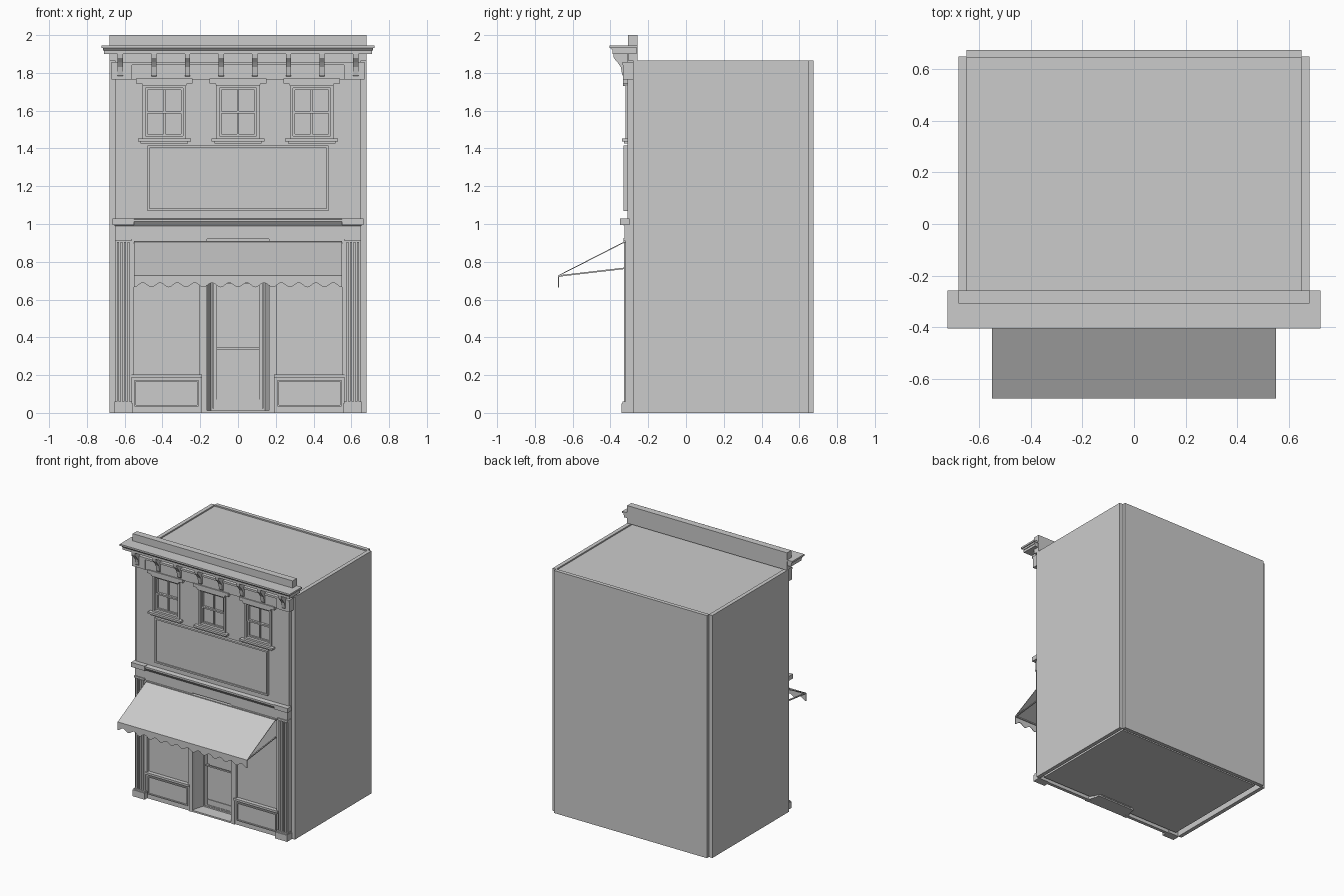
import bpy, bmesh, math
from mathutils import Vector

old = bpy.data.objects.get("Cube")
if old:
    bpy.data.objects.remove(old, do_unlink=True)

grey = bpy.data.materials.new("plain grey")
grey.use_nodes = True
TONE = (0.6, 0.6, 0.6, 1)
grey.diffuse_color = TONE
grey.node_tree.nodes["Principled BSDF"].inputs["Base Color"].default_value = TONE


def prism(name, pts, axis, lo, hi):
    """Extrude a 2D outline along x (pts are y,z), y (x,z) or z (x,y)."""
    def place(p, t):
        return {"x": (t, p[0], p[1]), "y": (p[0], t, p[1]), "z": (p[0], p[1], t)}[axis]
    bm = bmesh.new()
    face = bm.faces.new([bm.verts.new(place(p, lo)) for p in pts])
    ext = bmesh.ops.extrude_face_region(bm, geom=[face])
    shift = Vector(place((0, 0), hi - lo))
    bmesh.ops.translate(bm, verts=[v for v in ext["geom"] if isinstance(v, bmesh.types.BMVert)], vec=shift)
    bmesh.ops.recalc_face_normals(bm, faces=bm.faces)
    mesh = bpy.data.meshes.new(name)
    bm.to_mesh(mesh)
    bm.free()
    mesh.materials.append(grey)
    ob = bpy.data.objects.new(name, mesh)
    bpy.context.collection.objects.link(ob)
    return ob


def box(name, x0, x1, y0, y1, z0, z1):
    return prism(name, [(x0, y0), (x1, y0), (x1, y1), (x0, y1)], "z", z0, z1)


def frame(name, x0, x1, z0, z1, w, y0, y1):
    """Four bars around a rectangle in the facade plane."""
    for a, b, side in ((x0, x0 + w, "left"), (x1 - w, x1, "right")):
        box(f"{name}_{side}", a, b, y0, y1, z0, z1)
    for a, b, side in ((z0, z0 + w, "bottom"), (z1 - w, z1, "top")):
        box(f"{name}_{side}", x0 + w, x1 - w, y0, y1, a, b)


def cut(target, cutter):
    mod = target.modifiers.new("opening", "BOOLEAN")
    mod.object, mod.operation, mod.solver = cutter, "DIFFERENCE", "EXACT"
    bpy.context.view_layer.update()
    mesh = bpy.data.meshes.new_from_object(target.evaluated_get(bpy.context.evaluated_depsgraph_get()))
    target.modifiers.clear()
    target.data = mesh
    bpy.data.objects.remove(cutter, do_unlink=True)


WALL = -0.31          # front plane of the facade
WINDOWS = (-0.39, 0, 0.39)

# Building shell
for s, side in ((-1, "right"), (1, "left")):
    box(f"{side}_wall", *sorted((s * 0.65, s * 0.68)), -0.28, 0.65, 0, 1.865)
box("back_wall", -0.65, 0.65, 0.645, 0.675, 0, 1.865)
box("roof", -0.65, 0.65, -0.28, 0.645, 1.83, 1.855)
prism("floor", [(-0.62, -0.27), (-0.19, -0.27), (-0.14, -0.2), (0.14, -0.2), (0.19, -0.27),
                (0.62, -0.27), (0.62, 0.615), (-0.62, 0.615)], "z", 0.015, 0.03)

# Facade wall with window and shopfront openings
facade = box("facade_wall", -0.65, 0.65, WALL, -0.28, 0, 1.91)
cut(facade, box("shop_cutter", -0.565, 0.565, -0.4, -0.2, -0.1, 0.92))
for x in WINDOWS:
    cut(facade, box("window_cutter", x - 0.11, x + 0.11, -0.4, -0.2, 1.45, 1.735))

# Upper windows
for i, x in enumerate(WINDOWS):
    n = f"upper_window_{i + 1}"
    box(n + "_glass", x - 0.12, x + 0.12, -0.285, -0.275, 1.44, 1.74)
    frame(n + "_casing", x - 0.115, x + 0.115, 1.45, 1.735, 0.016, -0.32, -0.285)
    frame(n + "_upper_sash", x - 0.099, x + 0.099, 1.585, 1.72, 0.011, -0.305, -0.285)
    frame(n + "_lower_sash", x - 0.099, x + 0.099, 1.465, 1.597, 0.011, -0.298, -0.285)
    box(n + "_muntin", x - 0.005, x + 0.005, -0.296, -0.285, 1.466, 1.72)
    box(n + "_sill", x - 0.14, x + 0.14, -0.34, -0.29, 1.437, 1.452)
    box(n + "_sill_base", x - 0.125, x + 0.125, -0.328, -0.29, 1.425, 1.437)
    prism(n + "_lintel", [(x - 0.115, 1.73), (x + 0.115, 1.73), (x + 0.12, 1.745), (x + 0.15, 1.745),
                          (x + 0.15, 1.77), (x - 0.15, 1.77), (x - 0.15, 1.745), (x - 0.12, 1.745)],
          "y", -0.333, -0.3)

# Sign board with raised border
box("sign_board", -0.475, 0.475, -0.322, WALL, 1.075, 1.41)
frame("sign_border", -0.48, 0.48, 1.07, 1.415, 0.012, -0.331, WALL)

# Top band, corbels, cornice and parapet
box("top_band", -0.66, 0.66, -0.325, -0.28, 1.765, 1.845)
box("top_band_moulding", -0.67, 0.67, -0.335, -0.28, 1.842, 1.857)
for s, side in ((-1, "right"), (1, "left")):
    box(f"{side}_band_block", *sorted((s * 0.56, s * 0.67)), -0.333, -0.28, 1.765, 1.85)
corbel = [(-0.3, 1.9), (-0.385, 1.9), (-0.382, 1.878), (-0.362, 1.855),
          (-0.345, 1.83), (-0.338, 1.79), (-0.33, 1.78), (-0.3, 1.78)]
for i in range(8):
    x = (i - 3.5) * 0.178
    prism(f"corbel_{i + 1}", corbel, "x", x - 0.014, x + 0.014)
box("cornice_lower", -0.71, 0.71, -0.388, -0.262, 1.9, 1.918)
prism("cornice_moulding", [(-0.388, 1.918), (-0.402, 1.934), (-0.262, 1.934), (-0.262, 1.918)], "x", -0.715, 0.715)
box("cornice_top", -0.723, 0.723, -0.405, -0.257, 1.932, 1.945)
box("parapet", -0.68, 0.68, -0.308, -0.257, 1.865, 2)

# Shopfront frieze and cornice
box("shop_frieze", -0.65, 0.65, -0.325, -0.28, 0.92, 0.995)
prism("shop_cornice", [(-0.3, 0.99), (-0.328, 0.99), (-0.345, 1.012), (-0.345, 1.025), (-0.3, 1.03)], "x", -0.655, 0.655)
for s, side in ((-1, "right"), (1, "left")):
    box(f"{side}_cornice_block", *sorted((s * 0.55, s * 0.665)), -0.349, -0.3, 0.995, 1.03)

# Fluted pilasters
for s, side in ((-1, "right"), (1, "left")):
    n = f"{side}_pilaster"
    box(n + "_shaft", *sorted((s * 0.565, s * 0.65)), -0.32, -0.285, 0, 0.92)
    for k in range(4):
        c = s * (0.58 + k * 0.0183)
        box(f"{n}_rib_{k + 1}", c - 0.006, c + 0.006, -0.328, -0.315, 0.055, 0.905)
    box(n + "_base", *sorted((s * 0.555, s * 0.657)), -0.342, -0.285, 0, 0.05)
    box(n + "_base_cap", *sorted((s * 0.56, s * 0.653)), -0.335, -0.285, 0.05, 0.06)
    box(n + "_capital", *sorted((s * 0.565, s * 0.652)), -0.332, -0.285, 0.91, 0.925)

# Display windows, bulkheads and splayed door reveals
for s, side in ((-1, "right"), (1, "left")):
    n = f"{side}_shop"
    x0, x1 = sorted((s * 0.19, s * 0.565))
    box(n + "_glass", x0, x1, -0.295, -0.285, 0.19, 0.92)
    frame(n + "_window_frame", x0, x1, 0.19, 0.92, 0.014, -0.318, -0.285)
    box(n + "_bulkhead", x0, x1, -0.31, -0.285, 0, 0.19)
    box(n + "_bulkhead_sill", x0, x1, -0.326, -0.285, 0.188, 0.204)
    frame(n + "_bulkhead_panel", x0 + 0.018, x1 - 0.018, 0.035, 0.175, 0.008, -0.318, -0.305)
    box(n + "_corner_post", *sorted((s * 0.165, s * 0.192)), -0.318, -0.29, 0, 0.92)
    prism(n + "_reveal", [(s * 0.17, -0.3), (s * 0.14, -0.2), (s * 0.155, -0.2), (s * 0.19, -0.3)], "z", 0, 0.92)

# Recessed door
box("door_step", -0.165, 0.165, -0.315, -0.2, 0, 0.012)
box("door_ceiling", -0.19, 0.19, -0.3, -0.2, 0.905, 0.92)
box("door_glass", -0.14, 0.14, -0.205, -0.195, 0.01, 0.92)
frame("door_frame", -0.142, 0.142, 0.012, 0.91, 0.01, -0.218, -0.2)
frame("door_leaf", -0.13, 0.13, 0.015, 0.7, 0.016, -0.214, -0.2)
box("transom_bar", -0.14, 0.14, -0.222, -0.2, 0.705, 0.725)
box("kick_plate", -0.114, 0.114, -0.21, -0.2, 0.03, 0.072)
box("door_push_bar", -0.115, 0.115, -0.232, -0.222, 0.336, 0.346)
for s, side in ((-1, "right"), (1, "left")):
    box(f"{side}_push_bar_mount", *sorted((s * 0.1, s * 0.11)), -0.225, -0.2, 0.338, 0.344)

# Awning canopy, scalloped valance and support arms
prism("awning_canopy", [(-0.325, 0.908), (-0.677, 0.728), (-0.677, 0.723), (-0.325, 0.902)], "x", -0.55, 0.55)
STEPS = 96
wave = [(-0.55 + 1.1 * i / STEPS, 0.677 - 0.012 * math.cos(2 * math.pi * 12 * i / STEPS)) for i in range(STEPS + 1)]
prism("awning_valance", wave + [(0.55, 0.727), (-0.55, 0.727)], "y", -0.677, -0.673)
for s, side in ((-1, "right"), (1, "left")):
    prism(f"{side}_awning_arm", [(-0.32, 0.77), (-0.673, 0.729), (-0.673, 0.721), (-0.32, 0.762)], "x",
          *sorted((s * 0.54, s * 0.549)))
box("awning_front_rod", -0.545, 0.545, -0.673, -0.665, 0.72, 0.727)
box("awning_wall_rail", -0.55, 0.55, -0.332, -0.3, 0.897, 0.91)
